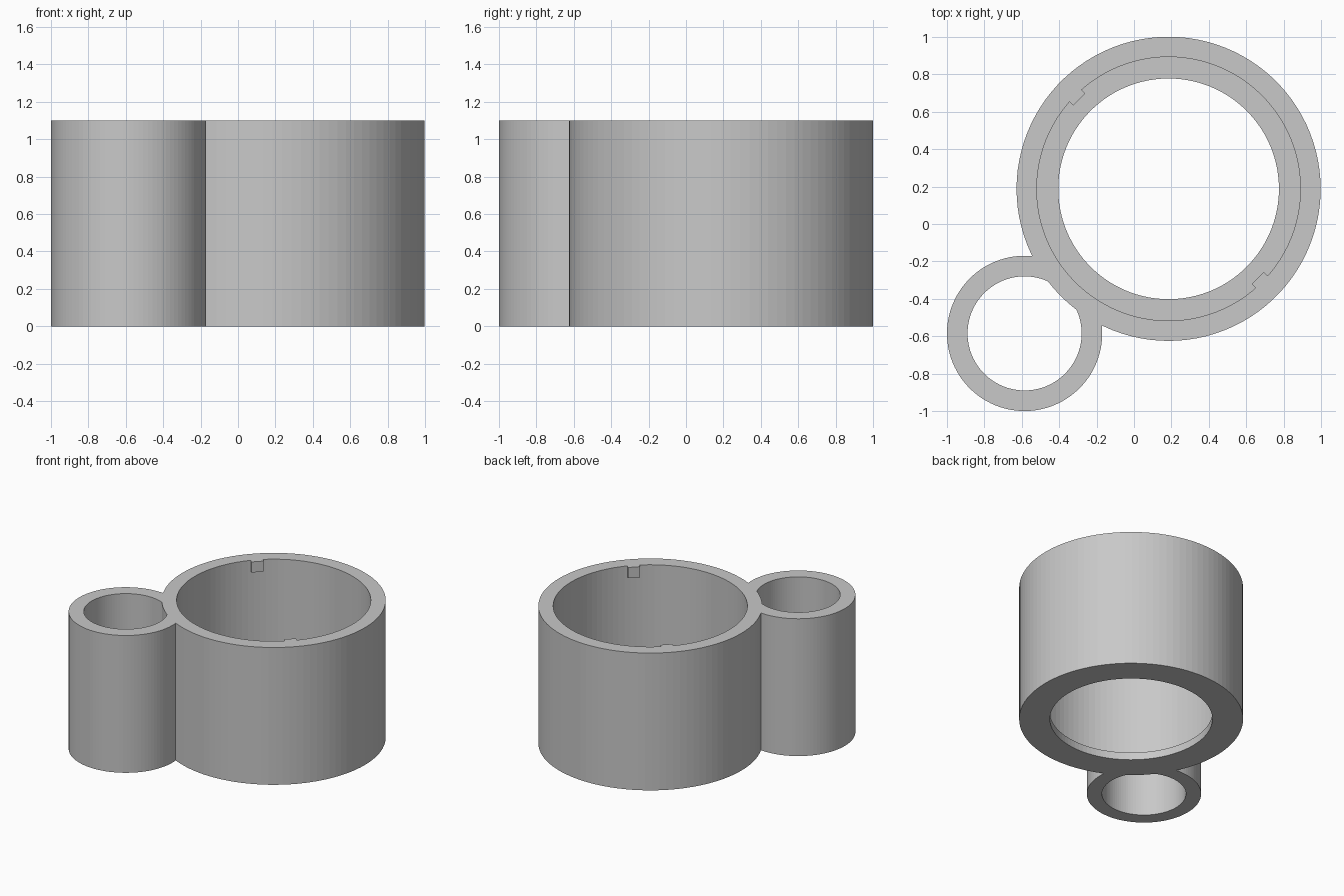
import bpy, bmesh, math
from mathutils import Matrix, Vector

cube = bpy.data.objects.get("Cube")
if cube:
    bpy.data.objects.remove(cube, do_unlink=True)

HEIGHT = 1.1
BIG = Vector((0.185, 0.188, 0))
SMALL = Vector((-0.585, -0.585, 0))

grey = bpy.data.materials.new("plain grey")
grey.use_nodes = True
colour = (0.58, 0.58, 0.58, 1)
grey.diffuse_color = colour
grey.node_tree.nodes["Principled BSDF"].inputs["Base Color"].default_value = colour


def add_object(name, bm):
    bmesh.ops.recalc_face_normals(bm, faces=bm.faces)
    mesh = bpy.data.meshes.new(name)
    bm.to_mesh(mesh)
    bm.free()
    mesh.materials.append(grey)
    obj = bpy.data.objects.new(name, mesh)
    bpy.context.collection.objects.link(obj)
    return obj


def lathe(name, centre, profile, segments=100):
    """Revolve a closed (radius, z) profile about a vertical axis."""
    bm = bmesh.new()
    rings = []
    for i in range(segments):
        a = math.tau * i / segments
        rings.append([bm.verts.new(centre + Vector((r * math.cos(a), r * math.sin(a), z)))
                      for r, z in profile])
    n = len(profile)
    for i in range(segments):
        a, b = rings[i], rings[(i + 1) % segments]
        for j in range(n):
            k = (j + 1) % n
            bm.faces.new((a[j], b[j], b[k], a[k]))
    return add_object(name, bm)


def combine(target, other, operation):
    """Apply a boolean and remove the helper."""
    mod = target.modifiers.new(operation.lower(), 'BOOLEAN')
    mod.operation = operation
    mod.solver = 'EXACT'
    mod.object = other
    bpy.context.view_layer.objects.active = target
    bpy.ops.object.modifier_apply(modifier=mod.name)
    bpy.data.objects.remove(other, do_unlink=True)


# Large cup wall with a thin inward lip at the bottom
holder = lathe("double_ring_holder", BIG, [
    (0.813, 0), (0.813, HEIGHT), (0.705, HEIGHT), (0.705, 0.06), (0.59, 0.06), (0.59, 0)])

# Small side tube, trimmed so it stays out of the large cavity
side_tube = lathe("side_tube", SMALL, [
    (0.415, 0), (0.415, HEIGHT), (0.305, HEIGHT), (0.305, 0)])
bm = bmesh.new()
bmesh.ops.create_cone(bm, cap_ends=True, segments=100, radius1=0.76, radius2=0.76, depth=3,
                      matrix=Matrix.Translation(BIG))
cutter = add_object("cavity_cutter", bm)
cutter.hide_render = True
combine(side_tube, cutter, 'DIFFERENCE')
combine(holder, side_tube, 'UNION')

# Two opposite locking tabs at the top of the large cavity
for angle in (135, -45):
    bm = bmesh.new()
    place = (Matrix.Translation(BIG) @ Matrix.Rotation(math.radians(angle), 4, 'Z')
             @ Matrix.Translation((0.71, 0, HEIGHT - 0.0425))
             @ Matrix.Diagonal((0.07, 0.09, 0.085, 1)))
    bmesh.ops.create_cube(bm, size=1, matrix=place)
    combine(holder, add_object("locking_tab", bm), 'UNION')
